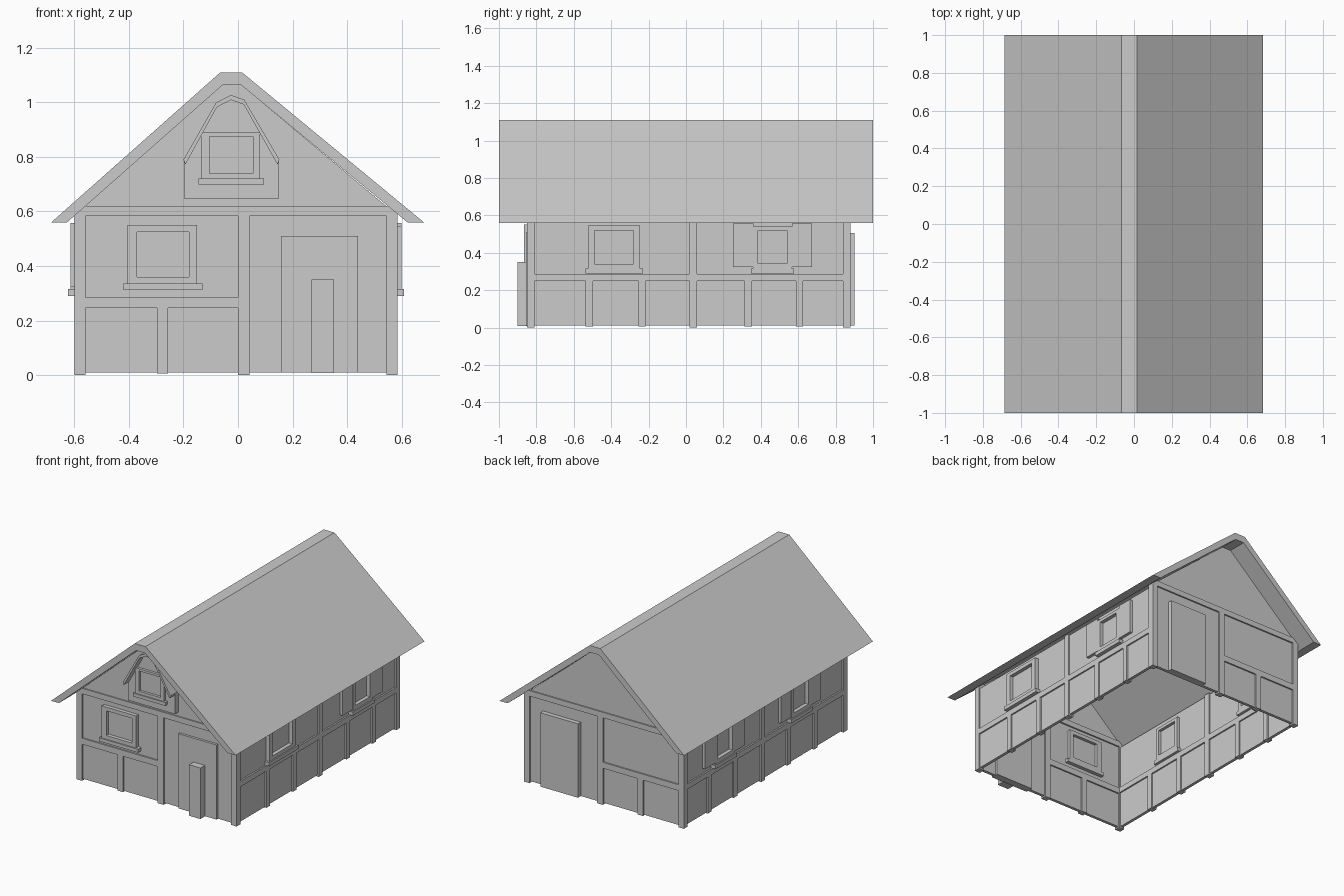
import bpy, bmesh

if "Cube" in bpy.data.objects:
    bpy.data.objects.remove(bpy.data.objects["Cube"])

# Each wall: axis its width runs along, outer coordinate of its timbers, outward sign
WALLS = {"front": ("x", -0.85, -1), "back": ("x", 0.88, 1),
         "right": ("y", 0.585, 1), "left": ("y", -0.60, -1)}


def place(wall, u, z, out):
    axis, plane, sign = WALLS[wall]
    d = plane + sign * out
    return (u, d, z) if axis == "x" else (d, u, z)


def solid(name, wall, outlines, inner, outer):
    """Extrude outlines (u, z) on a wall between two depths relative to its face."""
    bm = bmesh.new()
    for pts in outlines:
        a = [bm.verts.new(place(wall, u, z, inner)) for u, z in pts]
        b = [bm.verts.new(place(wall, u, z, outer)) for u, z in pts]
        bm.faces.new(a)
        bm.faces.new(b[::-1])
        n = len(pts)
        for i in range(n):
            bm.faces.new((a[i], b[i], b[(i + 1) % n], a[(i + 1) % n]))
    bmesh.ops.recalc_face_normals(bm, faces=bm.faces)
    mesh = bpy.data.meshes.new(name)
    bm.to_mesh(mesh)
    bm.free()
    obj = bpy.data.objects.new(name, mesh)
    bpy.context.collection.objects.link(obj)
    return obj


def rect(u0, u1, z0, z1):
    return [(u0, z0), (u1, z0), (u1, z1), (u0, z1)]


def slab(name, wall, u0, u1, z0, z1, inner=-0.04, outer=0.0):
    return solid(f"{wall}_{name}", wall, [rect(u0, u1, z0, z1)], inner, outer)


def window(name, wall, o, i, sill, inner=-0.05, outer=0.015):
    """Picture frame from o (outer rect) and i (opening rect), plus a sill."""
    bars = [rect(o[0], i[0], o[2], o[3]), rect(i[1], o[1], o[2], o[3]),
            rect(i[0], i[1], o[2], i[2]), rect(i[0], i[1], i[3], o[3])]
    solid(f"{wall}_{name}_frame", wall, bars, inner, outer)
    slab(f"{name}_sill", wall, *sill, inner - 0.005, outer + 0.008)


# Roof shell with a flat ridge
solid("roof", "front",
      [[(-0.685, 0.56), (-0.065, 1.11), (0.015, 1.11), (0.682, 0.56),
        (0.622, 0.56), (0.01, 1.065), (-0.055, 1.065), (-0.627, 0.56)]], 0.15, -1.85)

# Gable walls, front and back: same timber layout
for wall in ("front", "back"):
    slab("panel", wall, -0.59, 0.575, 0.01, 0.60, -0.03, -0.01)
    solid(f"{wall}_gable", wall,
          [[(-0.6, 0.585), (0.585, 0.585), (0.01, 1.066), (-0.055, 1.066)]], -0.03, -0.008)
    for k, (u0, u1) in enumerate([(-0.60, -0.56), (0.0, 0.043), (0.545, 0.585)]):
        slab(f"post_{k}", wall, u0, u1, 0.0, 0.585)
    slab("stud", wall, -0.297, -0.257, 0.005, 0.25)
    slab("rail", wall, -0.56, 0.0, 0.245, 0.285)
    slab("top_beam", wall, -0.60, 0.585, 0.583, 0.62)

# Side walls, right and left
for wall in ("right", "left"):
    slab("panel", wall, -0.84, 0.87, 0.01, 0.58, -0.03, -0.01)
    slab("middle_post", wall, 0.02, 0.06, 0.0, 0.585)
    for k, u in enumerate((-0.517, -0.235, 0.333, 0.607)):
        slab(f"stud_{k}", wall, u - 0.019, u + 0.019, 0.005, 0.255)
    slab("rail", wall, -0.81, 0.84, 0.25, 0.287)

# Front lower window
window("window", "front", (-0.405, -0.15, 0.33, 0.55), (-0.37, -0.18, 0.36, 0.525),
       (-0.42, -0.13, 0.312, 0.335))

# Attic window bay: backing panel, frame and a projecting folded hood
HOOD = [(-0.2, 0.79), (-0.08, 1.0), (-0.026, 1.027), (0.023, 1.01), (0.152, 0.79)]
solid("attic_panel", "front",
      [[(-0.198, 0.648), (0.15, 0.648), (0.15, 0.79), (0.02, 1.0),
        (-0.026, 1.012), (-0.077, 0.99), (-0.198, 0.79)]], -0.02, 0.03)
window("attic_window", "front", (-0.135, 0.08, 0.715, 0.89), (-0.105, 0.055, 0.74, 0.875),
       (-0.145, 0.095, 0.698, 0.72), 0.02, 0.047)
solid("attic_hood", "front",
      [HOOD + [(u * 0.96 - 0.001, z - 0.018) for u, z in HOOD[::-1]]], -0.02, 0.083)

# Doors, and the upright block in front of the front door
slab("door", "front", 0.158, 0.44, 0.01, 0.51, -0.045, 0.006)
slab("door_block", "front", 0.27, 0.353, 0.008, 0.35, 0.0, 0.052)
slab("door", "back", 0.17, 0.45, 0.01, 0.505, -0.02, 0.02)

# Side windows, with shutters where they have them
wide = lambda c: ((c - 0.14, c + 0.14, 0.31, 0.545), (c - 0.105, c + 0.105, 0.34, 0.52),
                  (c - 0.153, c + 0.155, 0.29, 0.315))
slim = lambda c: ((c - 0.104, c + 0.104, 0.31, 0.54), (c - 0.077, c + 0.077, 0.343, 0.52),
                  (c - 0.115, c + 0.115, 0.29, 0.315))
window("window_0", "right", *wide(-0.385))
window("window_1", "right", *slim(0.463))
window("window_0", "left", *slim(-0.34))
window("window_1", "left", *slim(0.463))
for wall, c in (("right", 0.463), ("left", -0.34), ("left", 0.463)):
    for side in (-1, 1):
        m = c + side * 0.157
        slab("shutter", wall, m - 0.054, m + 0.054, 0.325, 0.558, -0.006, 0.014)
